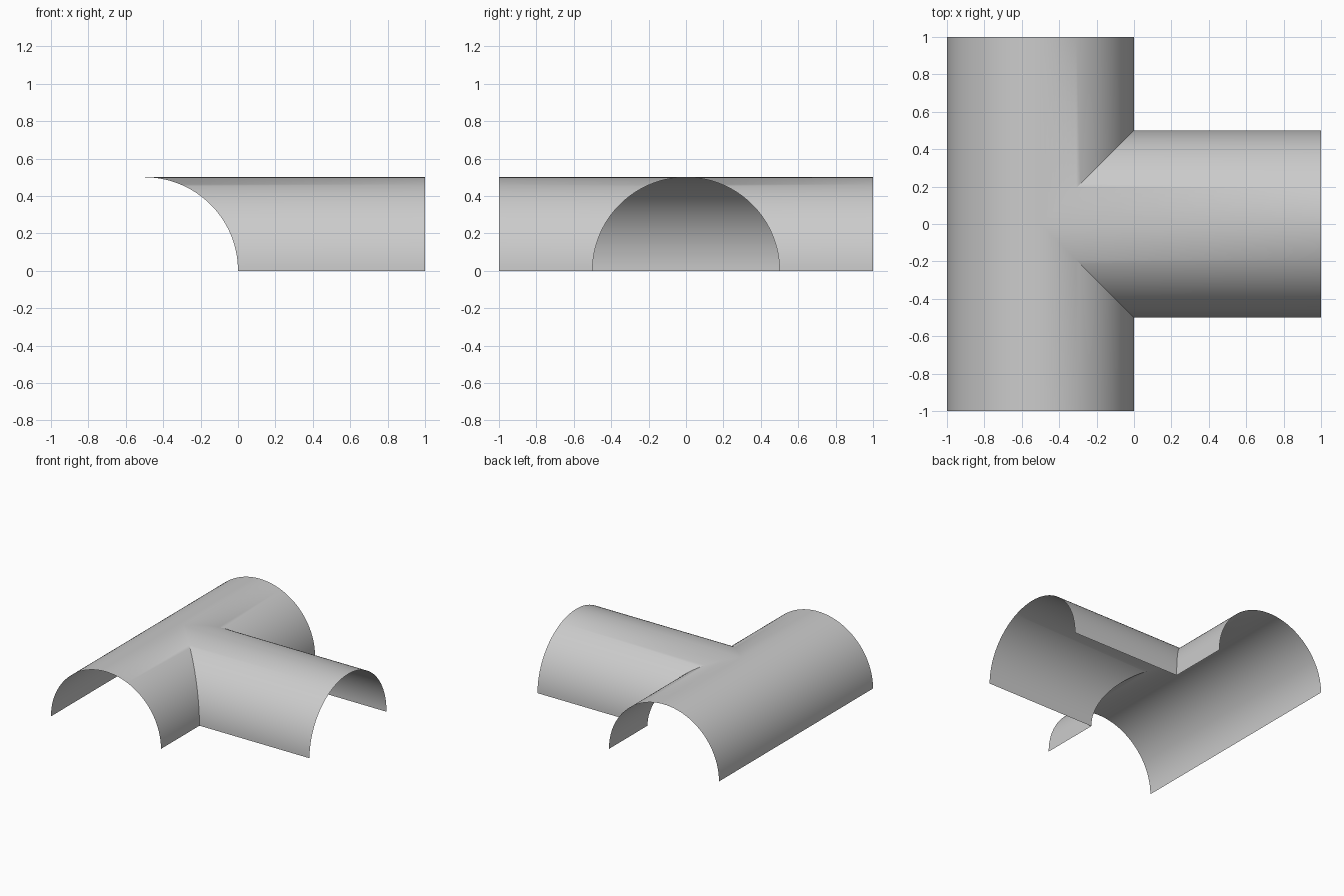
import bpy, bmesh
from math import cos, sin, pi, radians

default = bpy.data.objects.get("Cube")
if default:
    bpy.data.objects.remove(default, do_unlink=True)

RADIUS = 0.5
AXIS_X = -0.5      # centre line of the main vault
END = 1.0          # reach of every arm
STEPS = 32         # segments in a quarter circle

arc = [(RADIUS * cos(pi / 2 * i / STEPS), RADIUS * sin(pi / 2 * i / STEPS))
       for i in range(STEPS + 1)]

# Rails: the mitred seam and the open ends, for the +y side
seam = [(AXIS_X + r, r, z) for r, z in arc]
main_inner = [(AXIS_X + r, END, z) for r, z in arc]
main_outer = [(AXIS_X - r, END, z) for r, z in arc]
main_middle = [(AXIS_X - r, 0, z) for r, z in arc]
branch_end = [(END, r, z) for r, z in arc]

bm = bmesh.new()


def strip(rail_a, rail_b, side):
    """Bridge two rails with quads, mirrored in y by side, facing up."""
    a, b = [[bm.verts.new((x, y * side, z)) for x, y, z in rail]
            for rail in (rail_a, rail_b)]
    for i in range(STEPS):
        face = bm.faces.new((a[i], b[i], b[i + 1], a[i + 1]))
        face.normal_update()
        if face.normal.z < 0:
            face.normal_flip()


for side in (1, -1):
    strip(seam, main_inner, side)          # main vault, branch side
    strip(main_middle, main_outer, side)   # main vault, closed side
    strip(seam, branch_end, side)          # branch vault

bmesh.ops.remove_doubles(bm, verts=bm.verts, dist=0.0001)

mesh = bpy.data.meshes.new("tee_vault")
bm.to_mesh(mesh)
bm.free()
vault = bpy.data.objects.new("tee_vault", mesh)
bpy.context.collection.objects.link(vault)

# Plain grey shell
grey = bpy.data.materials.new("light_grey")
grey.use_nodes = True
colour = (0.6, 0.6, 0.6, 1)
grey.diffuse_color = colour
grey.node_tree.nodes["Principled BSDF"].inputs["Base Color"].default_value = colour
mesh.materials.append(grey)

# Smooth barrels, crisp mitre seam
bpy.ops.object.select_all(action="DESELECT")
vault.select_set(True)
bpy.context.view_layer.objects.active = vault
bpy.ops.object.shade_smooth_by_angle(angle=radians(30))
